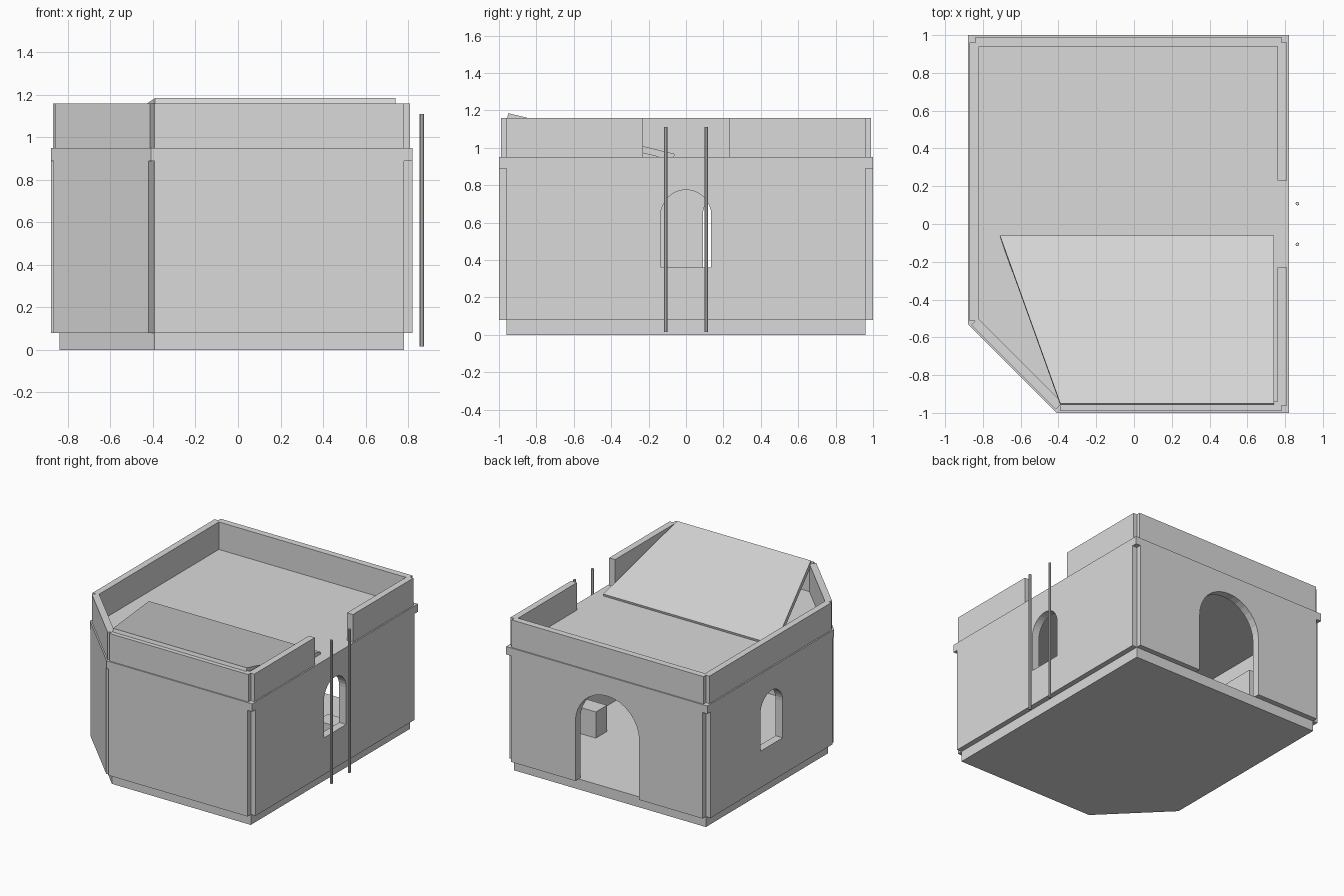
import bpy, bmesh, math
from mathutils import Vector

default = bpy.data.objects.get("Cube")
if default:
    bpy.data.objects.remove(default, do_unlink=True)

plaster = bpy.data.materials.new("plain_grey")
plaster.use_nodes = True
plaster.diffuse_color = (0.7, 0.7, 0.7, 1)
plaster.node_tree.nodes["Principled BSDF"].inputs["Base Color"].default_value = (0.7, 0.7, 0.7, 1)


def loft(name, lower, upper):
    """Closed solid between two matching rings of points."""
    bm = bmesh.new()
    a = [bm.verts.new(p) for p in lower]
    b = [bm.verts.new(p) for p in upper]
    bm.faces.new(a)
    bm.faces.new(b)
    for i in range(len(a)):
        j = (i + 1) % len(a)
        bm.faces.new((a[i], a[j], b[j], b[i]))
    bmesh.ops.recalc_face_normals(bm, faces=bm.faces)
    mesh = bpy.data.meshes.new(name)
    bm.to_mesh(mesh)
    bm.free()
    mesh.materials.append(plaster)
    obj = bpy.data.objects.new(name, mesh)
    bpy.context.collection.objects.link(obj)
    return obj


def prism(name, outline, z0, z1):
    return loft(name, [(x, y, z0) for x, y in outline], [(x, y, z1) for x, y in outline])


def box(name, x0, x1, y0, y1, z0, z1):
    return prism(name, [(x0, y0), (x1, y0), (x1, y1), (x0, y1)], z0, z1)


def corner_normals(outline):
    n = len(outline)
    edges = [(outline[(i + 1) % n] - outline[i]).normalized() for i in range(n)]
    out = [Vector((e.y, -e.x)) for e in edges]
    return [(outline[i], out[i - 1], out[i]) for i in range(n)]


def offset(outline, d):
    return [p + (a + b) * d / (1 + a.dot(b)) for p, a, b in corner_normals(outline)]


def notched(outline, d):
    """Push every edge outward, leaving a square notch at each corner."""
    return [q for p, a, b in corner_normals(outline) for q in (p + a * d, p, p + b * d)]


def arch(along_x, centre, width, z0, top, depth0, depth1):
    """Round-topped cutter through a wall."""
    r = width / 2
    profile = [(centre - r, z0), (centre + r, z0)]
    for i in range(17):
        t = math.pi * i / 16
        profile.append((centre + r * math.cos(t), top - r + r * math.sin(t)))
    ring = lambda d: [(u, d, z) if along_x else (d, u, z) for u, z in profile]
    return loft("opening_cutter", ring(depth0), ring(depth1))


def cut(obj, *cutters):
    for c in cutters:
        c.hide_render = True
        mod = obj.modifiers.new("cut", 'BOOLEAN')
        mod.operation = 'DIFFERENCE'
        mod.solver = 'EXACT'
        mod.object = c
    bpy.context.view_layer.update()
    graph = bpy.context.evaluated_depsgraph_get()
    mesh = bpy.data.meshes.new_from_object(obj.evaluated_get(graph))
    obj.modifiers.clear()
    obj.data = mesh
    for c in cutters:
        bpy.data.objects.remove(c, do_unlink=True)


# Footprint with one chamfered corner
core = [Vector(p) for p in
        ((-0.393, -0.96), (0.78, -0.96), (0.78, 0.96), (-0.84, 0.96), (-0.84, -0.513))]
inner = offset(core, -0.02)

# Foundation, walls and roof slab
prism("foundation", core, 0, 0.08)
walls = prism("walls", notched(core, 0.04), 0.08, 0.89)
cut(walls,
    prism("room_cutter", inner, 0, 1),
    arch(True, -0.035, 0.54, 0.02, 0.80, 0.85, 1.1),
    arch(False, 0.0, 0.27, 0.36, 0.775, 0.7, 0.9),
    arch(False, 0.225, 0.27, 0.36, 0.775, -0.95, -0.75))
prism("roof_slab", offset(core, 0.04), 0.89, 0.95)

# Parapet with an opening above the ladder
parapet = prism("parapet", notched(core, 0.03), 0.95, 1.16)
cut(parapet,
    prism("roof_cutter", inner, 0.9, 1.3),
    box("gap_cutter", 0.7, 0.9, -0.23, 0.23, 0.9, 1.3))

# Sloping roof panel
top = [Vector(p) for p in
       ((-0.39, -0.95, 1.185), (0.74, -0.95, 1.185), (0.74, -0.06, 0.967), (-0.71, -0.06, 0.967))]
normal = (top[1] - top[0]).cross(top[2] - top[1]).normalized()
loft("sloping_panel", [p - normal * 0.036 for p in top], top)

# Ladder poles
for side, y in (("front", -0.108), ("back", 0.108)):
    ring = [(0.865 + 0.01 * math.cos(k * math.pi / 4), y + 0.01 * math.sin(k * math.pi / 4))
            for k in range(8)]
    prism("ladder_pole_" + side, ring, 0.015, 1.11)

# Furniture blocks inside the room
box("storage_block", 0.52, 0.75, 0.21, 0.345, 0.08, 0.28)
box("tall_block", -0.81, -0.5, 0.42, 0.67, 0.08, 0.5)
